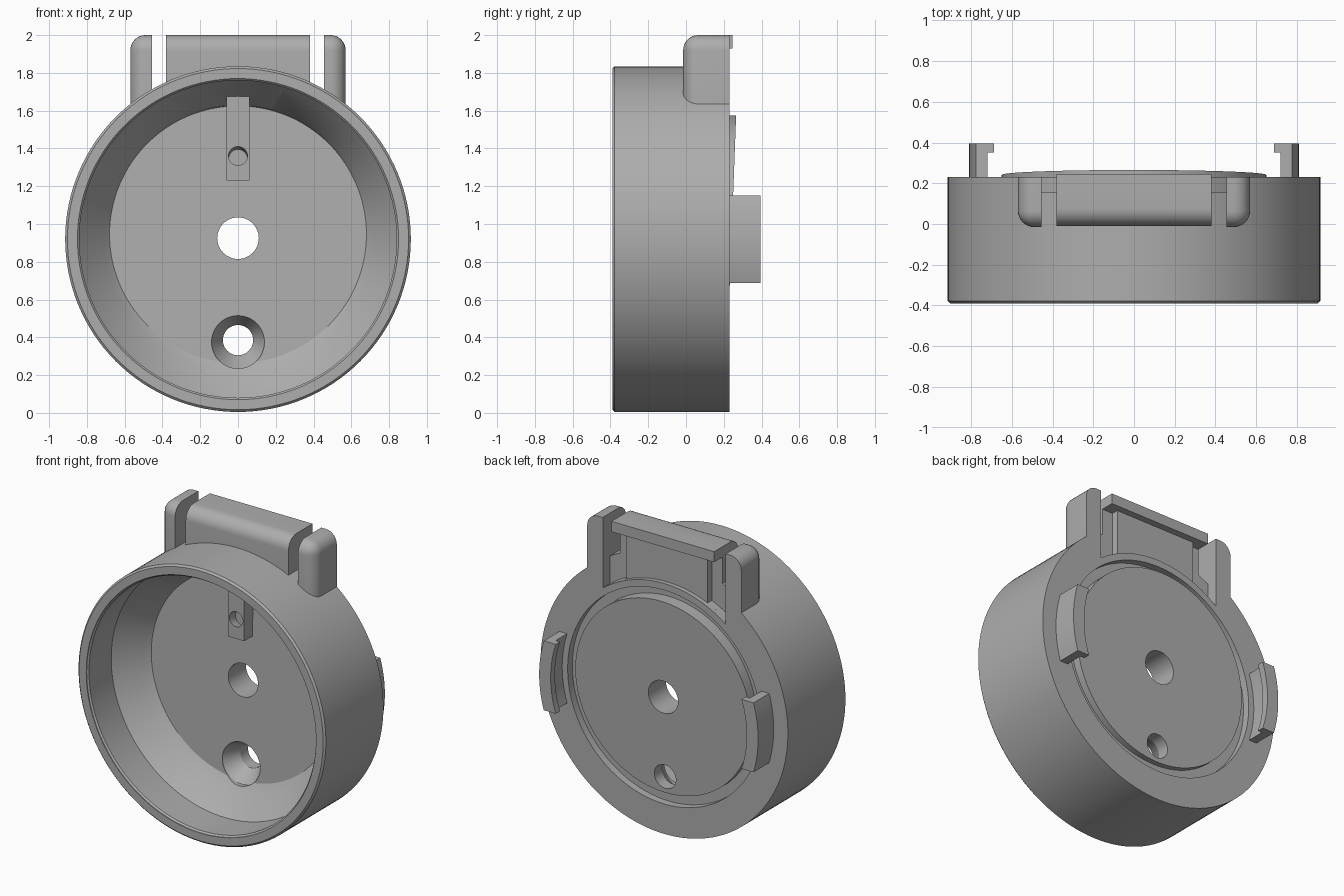
import bpy, bmesh, math

if "Cube" in bpy.data.objects:
    bpy.data.objects.remove(bpy.data.objects["Cube"])

grey = bpy.data.materials.new("plain grey")
grey.use_nodes = True
grey.diffuse_color = (0.42, 0.42, 0.42, 1)
grey.node_tree.nodes["Principled BSDF"].inputs["Base Color"].default_value = grey.diffuse_color

CZ = 0.92       # height of the cup axis
SLOPE = 0.0375  # lean of the floor disc


def finish(bm, name):
    bmesh.ops.recalc_face_normals(bm, faces=bm.faces)
    me = bpy.data.meshes.new(name)
    bm.to_mesh(me)
    bm.free()
    ob = bpy.data.objects.new(name, me)
    bpy.context.collection.objects.link(ob)
    me.materials.append(grey)
    return ob


def loft(name, rings, n=96):
    """Closed round solid along y; each ring is radius, centre z, y, slope."""
    bm = bmesh.new()
    loops = []
    for r, cz, y, slope in rings:
        angles = [2 * math.pi * i / n for i in range(n)]
        loops.append([bm.verts.new((r * math.cos(a), y + slope * r * math.sin(a),
                                    cz + r * math.sin(a))) for a in angles])
    for a, b in zip(loops, loops[1:]):
        for i in range(n):
            j = (i + 1) % n
            bm.faces.new((a[i], a[j], b[j], b[i]))
    bm.faces.new(loops[0])
    bm.faces.new(loops[-1])
    return finish(bm, name)


def prism(name, outline, y0, y1):
    """Extrude an x-z outline from y0 to y1."""
    bm = bmesh.new()
    face = bm.faces.new([bm.verts.new((x, y0, z)) for x, z in outline])
    new = bmesh.ops.extrude_face_region(bm, geom=[face])["geom"]
    bmesh.ops.translate(bm, vec=(0, y1 - y0, 0),
                        verts=[v for v in new if isinstance(v, bmesh.types.BMVert)])
    return finish(bm, name)


def box(name, x0, x1, y0, y1, z0, z1):
    return prism(name, [(x0, z0), (x1, z0), (x1, z1), (x0, z1)], y0, y1)


def round_edges(ob, rule, width):
    bm = bmesh.new()
    bm.from_mesh(ob.data)
    edges = [e for e in bm.edges if rule(*e.verts)]
    bmesh.ops.bevel(bm, geom=edges, offset=width, segments=8, profile=0.5, affect='EDGES')
    bm.to_mesh(ob.data)
    bm.free()


def combine(ob, other, operation):
    mod = ob.modifiers.new(operation, 'BOOLEAN')
    mod.operation = operation
    mod.solver = 'EXACT'
    mod.object = other
    bpy.context.view_layer.objects.active = ob
    bpy.ops.object.modifier_apply(modifier=mod.name)
    bpy.data.objects.remove(other)


def above_arc(x0, x1, r, top, n=24):
    """Outline whose lower edge follows a circle about the cup axis."""
    xs = [x0 + (x1 - x0) * i / n for i in range(n + 1)]
    return [(x, CZ + math.sqrt(r * r - x * x)) for x in xs] + [(x1, top), (x0, top)]


# Cup body with a softened front rim
cup = loft("cup_body", [(0.903, CZ, -0.39, 0), (0.915, CZ, -0.378, 0), (0.915, CZ, 0.23, 0)], 128)
combine(cup, loft("cut", [(0.715, CZ, 0.18, 0), (0.715, CZ, 0.4, 0)]), 'DIFFERENCE')

# Leaning floor disc on the back
combine(cup, loft("disc", [(0.65, 0.925, 0.11, SLOPE), (0.65, 0.925, 0.241, SLOPE)]), 'UNION')

# Cup hollow: straight wall, cone, then leaning floor
combine(cup, loft("cut", [(0.85, CZ, -0.5, 0), (0.85, CZ, -0.385, 0), (0.84, CZ, -0.375, 0),
                          (0.84, CZ, -0.14, 0), (0.71, CZ, 0.02, SLOPE),
                          (0.68, 0.945, 0.055, SLOPE)], 128), 'DIFFERENCE')

# Centre hole and countersunk screw hole
combine(cup, loft("cut", [(0.11, 0.925, -0.1, 0), (0.11, 0.925, 0.4, 0)], 48), 'DIFFERENCE')
combine(cup, loft("cut", [(0.14, 0.375, 0, 0), (0.14, 0.375, 0.04, 0),
                          (0.08, 0.385, 0.14, 0), (0.08, 0.385, 0.4, 0)], 48), 'DIFFERENCE')

# Recess in the back below the top cover, deeper beside the centre panel
combine(cup, prism("cut", above_arc(-0.455, 0.455, 0.76, 2.1), 0.2, 0.4), 'DIFFERENCE')
for x0, x1 in ((-0.455, -0.3), (0.3, 0.455)):
    combine(cup, prism("cut", above_arc(x0, x1, 0.76, 2.1), 0.155, 0.4), 'DIFFERENCE')

# Inner tab with a blind hole
tab = box("inner_tab", -0.06, 0.06, -0.02, 0.08, 1.23, 1.72)
combine(tab, loft("cut", [(0.05, 1.37, -0.06, 0), (0.05, 1.345, 0.045, 0)], 32), 'DIFFERENCE')

# Top housing: front block, back panel and cover lip
block = box("top_block", -0.38, 0.38, -0.01, 0.155, 1.72, 2.0)
round_edges(block, lambda a, b: all(v.co.y < 0 and v.co.z > 1.9 for v in (a, b)), 0.085)
panel = box("back_panel", -0.3, 0.3, 0.15, 0.2, 1.74, 1.94)
cover = box("cover_lip", -0.38, 0.38, 0.155, 0.245, 1.93, 2.0)

parts = [cup, tab, block, panel, cover]
for side, s in (("left", 1), ("right", -1)):
    # Rounded side post
    post = box(side + "_post", min(s * 0.455, s * 0.57), max(s * 0.455, s * 0.57),
               -0.015, 0.23, 1.635, 2.0)

    def outer_corner(a, b):
        hits = [all(s * v.co.x > 0.5 for v in (a, b)),
                all(v.co.y < 0 for v in (a, b)),
                all(v.co.z > 1.9 for v in (a, b))]
        return sum(hits) == 2
    round_edges(post, outer_corner, 0.08)
    parts.append(post)

    # Curved back clip: wall and inward hook
    for name, r0, r1, y0, y1 in (("clip_wall", 0.755, 0.81, 0.2, 0.395),
                                 ("clip_hook", 0.725, 0.757, 0.35, 0.395)):
        zs = [-0.232 + 0.464 * i / 16 for i in range(17)]
        outline = [(s * math.sqrt(r1 * r1 - z * z), CZ + z) for z in zs]
        outline += [(s * math.sqrt(r0 * r0 - z * z), CZ + z) for z in reversed(zs)]
        parts.append(prism(side + "_" + name, outline, y0, y1))

# Smooth curved faces, keep edges sharp
bpy.ops.object.select_all(action='DESELECT')
for ob in parts:
    ob.select_set(True)
bpy.context.view_layer.objects.active = cup
bpy.ops.object.shade_smooth_by_angle(angle=math.radians(25))
